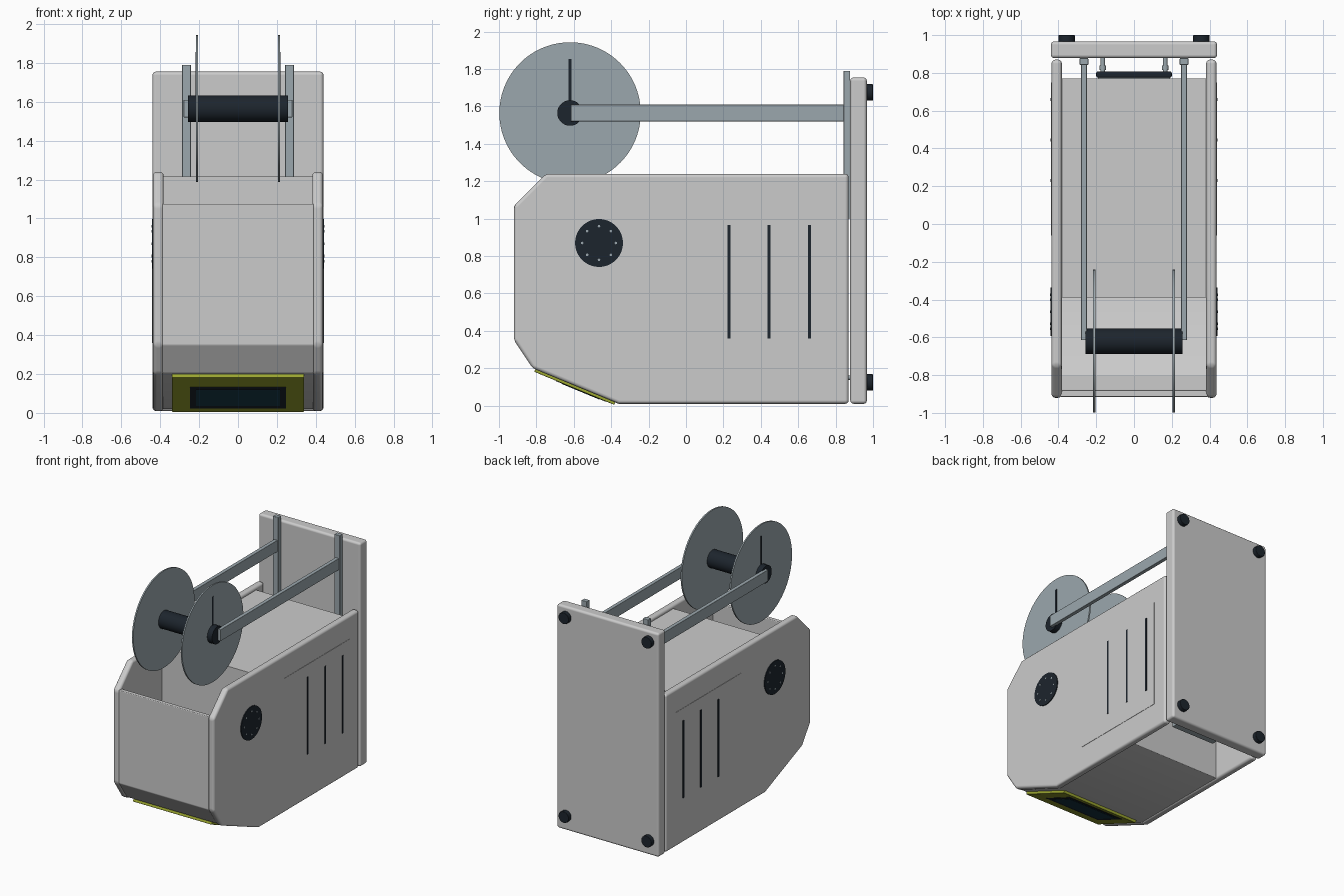
import bpy, bmesh, math
from mathutils import Vector, Matrix

if "Cube" in bpy.data.objects:
    bpy.data.objects.remove(bpy.data.objects["Cube"])


def material(name, rgb):
    m = bpy.data.materials.new(name)
    m.diffuse_color = (*rgb, 1)
    m.use_nodes = True
    m.node_tree.nodes["Principled BSDF"].inputs["Base Color"].default_value = m.diffuse_color
    return m


DARK = material("dark_plastic", (0.012, 0.018, 0.026))
STEEL = material("blue_grey_steel", (0.33, 0.39, 0.42))
LIME = material("lime", (0.33, 0.38, 0.03))
GLASS = material("screen_blue", (0.01, 0.045, 0.07))


def finish(name, bm, mat=None, bevel=0):
    bmesh.ops.recalc_face_normals(bm, faces=bm.faces)
    me = bpy.data.meshes.new(name)
    bm.to_mesh(me)
    bm.free()
    ob = bpy.data.objects.new(name, me)
    bpy.context.collection.objects.link(ob)
    me.shade_smooth()
    me.set_sharp_from_angle(angle=math.radians(25))
    if mat:
        me.materials.append(mat)
    if bevel:
        b = ob.modifiers.new("bevel", 'BEVEL')
        b.width, b.segments, b.harden_normals = bevel, 3, True
        b.angle_limit = math.radians(25)
    return ob


def extrude(name, pts, x0, x1, mat=None, bevel=0):
    """Closed (y, z) profile extruded from x0 to x1."""
    bm = bmesh.new()
    f = bm.faces.new([bm.verts.new((x0, y, z)) for y, z in pts])
    r = bmesh.ops.extrude_face_region(bm, geom=[f])
    new = [v for v in r["geom"] if isinstance(v, bmesh.types.BMVert)]
    bmesh.ops.translate(bm, verts=new, vec=(x1 - x0, 0, 0))
    return finish(name, bm, mat, bevel)


def box(name, x, y, z, mat=None, bevel=0):
    return extrude(name, [(y[0], z[0]), (y[1], z[0]), (y[1], z[1]), (y[0], z[1])],
                   min(x), max(x), mat, bevel)


def cyl(name, axis, a, b, c, r, mat=None, seg=48, bevel=0):
    """Cylinder along X or Y from a to b; c holds the other two coordinates."""
    bm = bmesh.new()
    if axis == 'X':
        rot, loc = Matrix.Rotation(math.pi / 2, 4, 'Y'), ((a + b) / 2, c[0], c[1])
    else:
        rot, loc = Matrix.Rotation(math.pi / 2, 4, 'X'), (c[0], (a + b) / 2, c[1])
    bmesh.ops.create_cone(bm, cap_ends=True, segments=seg, radius1=r, radius2=r,
                          depth=abs(b - a), matrix=Matrix.Translation(loc) @ rot)
    return finish(name, bm, mat, bevel)


# Outer casing: hollow front tray open at the top
tray = [(-0.915, 1.075), (-0.915, 0.35), (-0.815, 0.205), (-0.37, 0.02), (0.47, 0.02),
        (0.47, 0.05), (-0.365, 0.05), (-0.80, 0.23), (-0.88, 0.36), (-0.88, 1.075)]
extrude("front_tray", tray, -0.39, 0.39, None, 0.006)

# Inner housing under the lid, stepped at the rear for the outlet
extrude("inner_housing", [(-0.39, 1.215), (-0.39, 0.04), (0.47, 0.04), (0.47, 0.45),
                          (0.77, 0.45), (0.77, 1.215)], -0.39, 0.39)

side = [(-0.92, 1.07), (-0.75, 1.24), (0.87, 1.24), (0.87, 0.01),
        (-0.36, 0.01), (-0.82, 0.20), (-0.92, 0.35)]
SPOOL = (-0.62, 1.565)

for s, tag in ((1, "right"), (-1, "left")):
    # Side wall with access door, vents and round grille
    extrude(tag + "_side_wall", side, s * 0.382, s * 0.437, None, 0.02)
    box(tag + "_access_door", (s * 0.43, s * 0.4395), (-0.06, 0.75), (0.21, 1.06))
    for y in (0.23, 0.445, 0.66):
        box(tag + "_vent_slot", (s * 0.43, s * 0.443), (y - 0.008, y + 0.008),
            (0.36, 0.965), DARK)
    cyl(tag + "_round_grille", 'X', s * 0.42, s * 0.443, (-0.465, 0.87), 0.128, DARK, 64)
    for i in range(8):
        a = i * math.pi / 4
        cyl(tag + "_grille_dot", 'X', s * 0.43, s * 0.445,
            (-0.465 + 0.09 * math.cos(a), 0.87 + 0.09 * math.sin(a)), 0.007, STEEL, 12)

    # Spool carrier post and arm
    box(tag + "_post", (s * 0.242, s * 0.288), (0.842, 0.878), (1.0, 1.79), STEEL, 0.004)
    box(tag + "_spool_arm", (s * 0.25, s * 0.28), (-0.615, 0.85), (1.52, 1.61), STEEL, 0.003)

    # Spool flange with sight slot
    cyl(tag + "_spool_flange", 'X', s * 0.205, s * 0.216, SPOOL, 0.378, STEEL, 96)
    box(tag + "_flange_slot", (s * 0.212, s * 0.2175), (-0.628, -0.612), (1.62, 1.855), DARK)

    # Wall bumpers and outlet bar pegs
    for z in (0.125, 1.675):
        cyl(tag + "_bumper", 'Y', 0.955, 1.0, (s * 0.357, z), 0.044, DARK, 32, 0.004)
    cyl(tag + "_bar_peg", 'Y', 0.80, 0.88, (s * 0.165, 0.15), 0.012, STEEL, 16)
    cyl(tag + "_peg_collar", 'Y', 0.815, 0.84, (s * 0.165, 0.15), 0.018, STEEL, 16)

cyl("spool_hub", 'X', -0.258, 0.258, SPOOL, 0.068, DARK)

# Back plate
box("back_plate", (-0.44, 0.44), (0.878, 0.967), (0.01, 1.755), None, 0.018)

# Outlet bar inside the lower rear opening
box("outlet_bar", (-0.2, 0.2), (0.775, 0.808), (0.10, 0.20), DARK, 0.008)
box("outlet_guide", (-0.19, 0.19), (0.66, 0.775), (0.15, 0.20), STEEL)

# Display stack on the lower sloped face
p0, p1 = Vector((-0.815, 0.198)), Vector((-0.37, 0.014))
d = (p1 - p0).normalized()
n = Vector((d.y, -d.x))


def slope_plate(name, half, t0, t1, h0, h1, mat, bevel=0):
    pts = [p0.lerp(p1, t) + n * h for t, h in ((t0, h0), (t1, h0), (t1, h1), (t0, h1))]
    extrude(name, [tuple(p) for p in pts], -half, half, mat, bevel)


slope_plate("display_panel", 0.34, 0.02, 0.98, -0.01, 0.014, LIME, 0.003)
slope_plate("display_bezel", 0.247, 0.28, 0.88, 0.0, 0.016, DARK)
slope_plate("display_screen", 0.215, 0.36, 0.80, 0.0, 0.018, GLASS)
